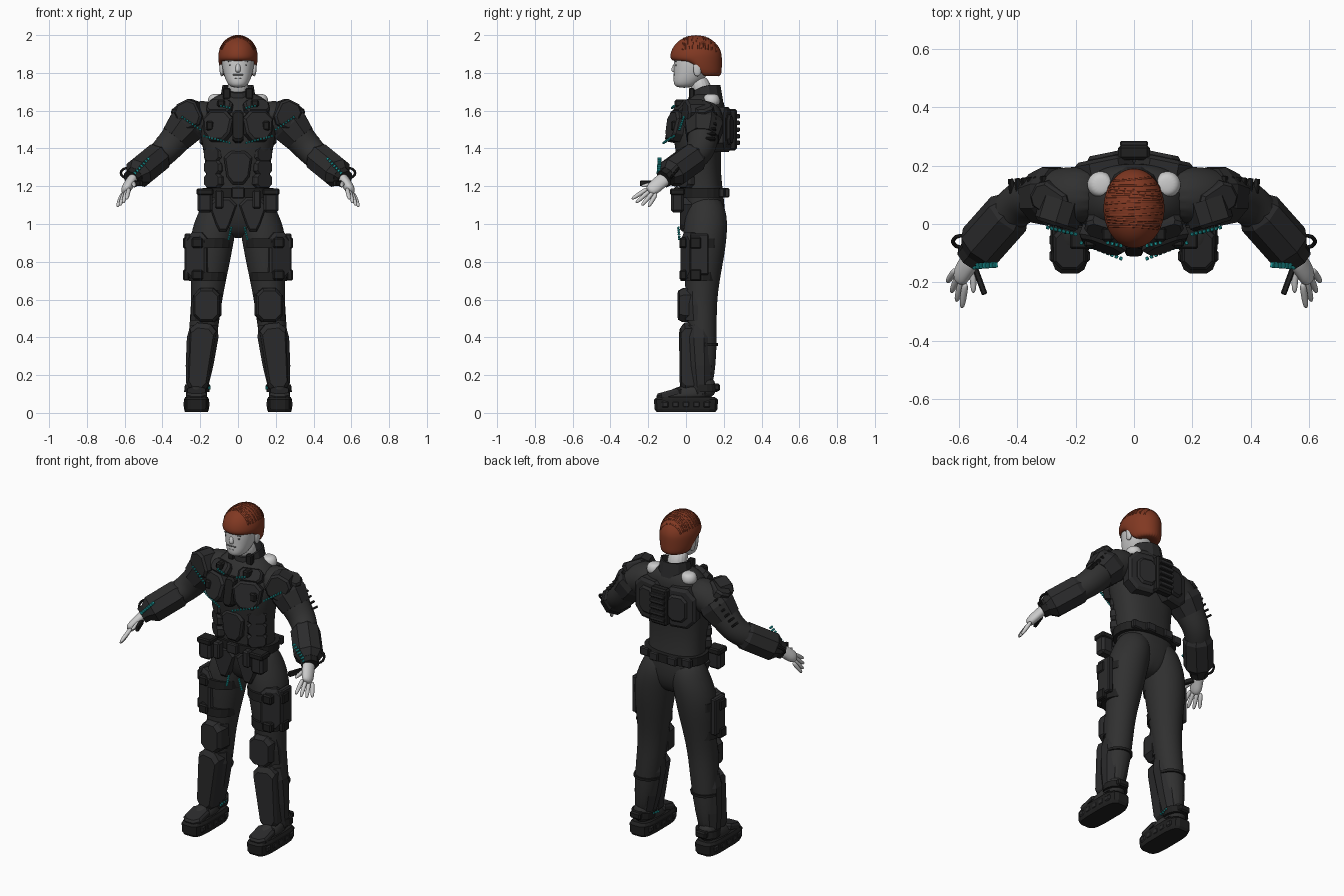
import bpy, bmesh, math
from mathutils import Vector, Euler

default = bpy.data.objects.get("Cube")
if default:
    bpy.data.objects.remove(default, do_unlink=True)


def material(name, red, green, blue):
    mat = bpy.data.materials.new(name)
    mat.use_nodes = True
    colour = (red, green, blue, 1)
    mat.diffuse_color = colour
    mat.node_tree.nodes["Principled BSDF"].inputs["Base Color"].default_value = colour
    return mat


SUIT = material("charcoal suit", .03, .03, .03)
ARMOUR = material("dark armour", .024, .024, .025)
BLACK = material("black strap", .014, .014, .014)
SKIN = material("pale grey skin", .6, .6, .6)
SHADE = material("grey facial detail", .2, .2, .2)
HAIR = material("auburn hair", .22, .04, .016)
TEAL = material("teal light", .015, .42, .42)


def finish(bm, name, mat, mirror, smooth=False):
    """Turn a bmesh in world space into a finished, optionally mirrored object."""
    bmesh.ops.recalc_face_normals(bm, faces=bm.faces[:])
    mesh = bpy.data.meshes.new(name)
    bm.to_mesh(mesh)
    bm.free()
    mesh.materials.append(mat)
    obj = bpy.data.objects.new(name, mesh)
    bpy.context.collection.objects.link(obj)
    if mirror:
        obj.modifiers.new("Mirror", 'MIRROR').use_mirror_merge = False
    if smooth:
        subdivision = obj.modifiers.new("Subdivision", 'SUBSURF')
        subdivision.levels = subdivision.render_levels = 2
        mesh.shade_smooth()
    return obj


def bridge(bm, layers):
    """Close a stack of equal point loops into a solid."""
    loops = [[bm.verts.new(point) for point in layer] for layer in layers]
    for low, high in zip(loops, loops[1:]):
        for k in range(len(low)):
            bm.faces.new((low[k - 1], low[k], high[k], high[k - 1]))
    bm.faces.new(loops[0])
    bm.faces.new(loops[-1])


def loft(name, rings, mat, sides=16, depth=1.0, power=2.0, along=False, mirror=True, smooth=True, warp=None):
    """Skin rings of (x, y, z, radius), level or square to the path."""
    bm = bmesh.new()
    centres = [Vector(ring[:3]) for ring in rings]
    layers = []
    for i, centre in enumerate(centres):
        u, v = Vector((1, 0, 0)), Vector((0, 1, 0))
        if along:
            tangent = (centres[min(i + 1, len(rings) - 1)] - centres[max(i - 1, 0)]).normalized()
            u = tangent.cross(v).normalized()
            v = u.cross(tangent)
        layer = []
        for k in range(sides):
            angle = math.tau * (k + .5) / sides
            c, s = (math.copysign(abs(w) ** (2 / power), w) for w in (math.cos(angle), math.sin(angle)))
            point = centre + (u * c + v * s * depth) * rings[i][3]
            layer.append(warp(point) if warp else point)
        layers.append(layer)
    bridge(bm, layers)
    return finish(bm, name, mat, mirror, smooth)


def shell(name, rings, mat=ARMOUR, sides=8, **options):
    """Hard, faceted sleeve."""
    return loft(name, rings, mat, sides, smooth=False, **options)


def stations(start, end, *pairs):
    """Rings along a limb, from pairs of (fraction of its length, radius)."""
    return [(*start.lerp(end, t), radius) for t, radius in pairs]


def panel(name, at, width, height, pitch=0, roll=0, yaw=0, taper=1, depth=.05, rise=.012, mat=ARMOUR, mirror=True):
    """Chamfered plate with cut corners, facing the front before it is turned."""
    bm = bmesh.new()
    turn = Euler((pitch, roll, yaw)).to_matrix()
    cut = min(width, height) / 4
    w, h = width / 2, height / 2
    corners = [(w, h - cut), (w - cut, h), (cut - w, h), (-w, h - cut),
               (-w, cut - h), (cut - w, -h), (w - cut, -h), (w, cut - h)]
    layers = [[Vector(at) + turn @ Vector((x * scale * (taper if z < 0 else 1), y, z * scale)) for x, z in corners]
              for y, scale in ((depth, 1), (0, 1), (-rise, .85))]
    bridge(bm, layers)
    return finish(bm, name, mat, mirror)


def boxes(name, places, size, mat=ARMOUR, turn=Euler((0, 0, 0)), mirror=True):
    """Equal bevelled boxes at several places, joined in one object."""
    bm = bmesh.new()
    for place in places:
        part = bmesh.new()
        bmesh.ops.create_cube(part, size=1)
        bmesh.ops.scale(part, vec=size, verts=part.verts[:])
        bmesh.ops.bevel(part, geom=part.edges[:], offset=min(size) / 5, segments=1, affect='EDGES')
        bmesh.ops.rotate(part, matrix=turn.to_matrix(), verts=part.verts[:])
        bmesh.ops.translate(part, vec=place, verts=part.verts[:])
        piece = bpy.data.meshes.new("piece")
        part.to_mesh(piece)
        part.free()
        bm.from_mesh(piece)
        bpy.data.meshes.remove(piece)
    return finish(bm, name, mat, mirror)


def row(name, start, end, count, size=(.01, .012, .011), mat=TEAL):
    """A row of small boxes lined up from start to end."""
    start, end = Vector(start), Vector(end)
    places = [start.lerp(end, k / (count - 1)) for k in range(count)]
    return boxes(name, places, size, mat, (end - start).to_track_quat('X', 'Z'))


# Joints that the limbs and their armour share
shoulder, elbow, wrist = Vector((.24, .1, 1.56)), Vector((.39, .08, 1.38)), Vector((.55, -.1, 1.25))
hip, knee, ankle = Vector((.135, .1, .95)), Vector((.165, .08, .6)), Vector((.22, .1, .1))

# Body suit
loft("torso", [(0, .1, .92, .1), (0, .1, 1.05, .185), (0, .075, 1.25, .16), (0, .06, 1.45, .2),
               (0, .07, 1.55, .21), (0, .1, 1.65, .17), (0, .1, 1.7, .08)],
     SUIT, depth=.66, power=2.4, mirror=False)
loft("leg", [(.09, .1, 1.16, .07), (.1, .11, 1.07, .11)] + stations(hip, knee, (0, .122), (.4, .11), (1, .08))
     + stations(knee, ankle, (.4, .08), (1, .05)), SUIT)
loft("arm", [(.1, .1, 1.57, .1)] + stations(shoulder, elbow, (0, .1), (.6, .085), (1, .075))
     + stations(elbow, wrist, (.4, .07), (1, .043)), SUIT, along=True)
loft("shoulder_skin", [(.115, .135, 1.62, .05), (.115, .135, 1.675, .046), (.11, .135, 1.69, .025)], SKIN)

# Head
loft("neck", [(0, .1, 1.64, .06), (0, .06, 1.8, .06)], SKIN, mirror=False)
loft("head", [(0, -.01, 1.72, .038), (0, .005, 1.75, .062), (0, .03, 1.8, .08), (0, .04, 1.86, .09),
              (0, .05, 1.92, .09), (0, .05, 1.97, .05)], SKIN, depth=1.2, power=2.2, mirror=False)
loft("nose", [(0, -.05, 1.86, .01), (0, -.07, 1.81, .016), (0, -.05, 1.8, .01)], SKIN, mirror=False)
loft("ear", [(.085, .06, 1.78, .008), (.088, .06, 1.82, .012), (.088, .06, 1.86, .01)], SKIN, depth=2)
boxes("eye", [(.034, -.052, 1.84)], (.026, .008, .008), SHADE)
boxes("eyebrow", [(.036, -.053, 1.86)], (.036, .008, .007), SHADE)
boxes("moustache", [(.013, -.062, 1.79)], (.03, .009, .007), SHADE)
boxes("mouth", [(0, -.062, 1.77)], (.035, .007, .004), SHADE, mirror=False)


# Hair: a domed cap cut high over the face and low at the nape
def hairline(point):
    back = min(max((point.y - .04) / .06, 0), 1)
    point.z = max(point.z, 1.86 - back / 10)
    return point


dome, dome_size = Vector((0, .053, 1.88)), Vector((.106, .138, .12))
angles = [math.pi / 2 * k / 8 for k in range(8)]
crown = [(0, dome.y, dome.z + dome_size.z * math.sin(a), dome_size.x * math.cos(a)) for a in angles]
loft("hair", [(0, .09, 1.76, .075), (0, .06, 1.82, .1)] + crown, HAIR, 32, dome_size.y / dome_size.x,
     mirror=False, warp=hairline)
locks = bpy.data.curves.new("hair_locks", 'CURVE')
locks.dimensions, locks.bevel_depth, locks.bevel_resolution = '3D', .005, 1
for k in range(-4, 7):
    spline = locks.splines.new('POLY')
    spline.points.add(14)
    for j, point in enumerate(spline.points):
        swing = (j - 7) / 6
        across = Vector((math.sin(swing), k / 8 + math.sin(swing + k) / 20, math.cos(swing)))
        across.xz = across.xz * math.sqrt(1 - across.y ** 2)
        point.co = (*(dome + across * dome_size * .97), 1)
locks.materials.append(HAIR)
bpy.context.collection.objects.link(bpy.data.objects.new("hair_locks", locks))


# Collar, dipping towards the throat, and chest armour
def dip(point):
    point.z -= max(.1 - point.y, 0) / 2
    return point


shell("collar", [(0, .1, 1.65, .1), (0, .1, 1.735, .085), (0, .1, 1.735, .075), (0, .1, 1.66, .075)],
      sides=12, mirror=False, warp=dip)
boxes("collar_tab", [(.06, .03, 1.69)], (.04, .03, .06), BLACK)
panel("pectoral_plate", (.11, -.07, 1.52), .17, .16, pitch=-.2, yaw=.35, taper=.85)
panel("upper_chest_plate", (.1, -.025, 1.625), .14, .08, pitch=-.7, yaw=.3)
panel("sternum_plate", (0, -.085, 1.52), .06, .17, pitch=-.2, mat=BLACK, mirror=False)
panel("abdomen_plate", (0, -.05, 1.3), .15, .18, taper=.8, mirror=False)
for level, height in (("upper", 1.37), ("middle", 1.3), ("lower", 1.23)):
    panel(level + "_rib_plate", (.135, -.01, height), .11, .08, yaw=.65)
boxes("chest_pouch", [(.15, -.055, 1.52)], (.04, .05, .05), BLACK)
boxes("shoulder_clip", [(.09, -.035, 1.64)], (.04, .05, .04), BLACK)
row("chest_lights", (.045, -.118, 1.43), (.18, -.065, 1.465), 10)
row("collar_lights", (.045, -.074, 1.615), (.09, -.064, 1.625), 4)

# Back unit
panel("back_plate", (.105, .215, 1.5), .2, .24, yaw=math.pi - .2, depth=.06)
panel("shoulder_blade_plate", (.1, .23, 1.5), .12, .16, yaw=math.pi - .2)
boxes("back_spine", [(0, .245, 1.5)], (.11, .05, .22), BLACK, mirror=False)
boxes("back_slats", [(0, .275, 1.5 + .035 * k) for k in range(-2, 3)], (.095, .02, .024), mirror=False)

# Arm armour
panel("shoulder_pad", (.265, .005, 1.58), .13, .15, roll=.45, yaw=.3, depth=.08)
panel("shoulder_cap", (.29, .08, 1.62), .14, .1, pitch=-1.2, roll=.3, yaw=.6, depth=.06)
shell("upper_arm_shell", stations(shoulder, elbow, (.1, .1), (.25, .108), (.6, .09)), along=True)
row("arm_fins", (.31, .14, 1.58), (.42, .13, 1.45), 6, (.012, .05, .02), BLACK)
shell("forearm_shell", stations(elbow, wrist, (.1, .06), (.25, .084), (.85, .084), (.98, .055)), along=True)
shell("wrist_cuff", stations(elbow, wrist, (.96, .054), (1.1, .05)), BLACK, along=True)
row("shoulder_lights", (.2, -.035, 1.5), (.295, -.012, 1.565), 8)
row("forearm_lights", (.475, -.14, 1.345), (.545, -.145, 1.27), 7, (.012, .02, .016))
boxes("wrist_fin", [(.53, -.19, 1.215)], (.02, .11, .03), BLACK, Euler((0, 0, -.35)))
loop = [math.tau * k / 14 for k in range(15)]
shell("wrist_ring", [(.59 + .03 * math.cos(a), -.06 + .02 * math.sin(a), 1.27 + .025 * math.sin(a), .007)
                     for a in loop], BLACK, along=True)

# Hands
loft("palm", [(*wrist, .03), (.57, -.14, 1.22, .028), (.59, -.17, 1.19, .028), (.6, -.2, 1.17, .02)],
     SKIN, depth=1.4, along=True)
for i, finger in enumerate(("index", "middle", "ring", "little")):
    root = Vector((.577, -.2, 1.19)).lerp(Vector((.61, -.155, 1.165)), i / 3)
    tip = Vector((.59, -.29, 1.13)).lerp(Vector((.64, -.2, 1.09)), i / 3)
    tip = root.lerp(tip, 1 + math.sin(i) / 8)
    loft(finger + "_finger", stations(root, tip, (0, .013), (.5, .013), (1, .01)), SKIN, 8, along=True)
loft("thumb", [(.56, -.13, 1.22, .016), (.55, -.18, 1.21, .014), (.55, -.24, 1.2, .01)], SKIN, 8, along=True)

# Belt and hips
shell("belt", [(0, .09, 1.14, .19), (0, .09, 1.19, .19)], BLACK, 24, depth=.69, power=2.3, mirror=False)
boxes("buckle", [(0, -.05, 1.165)], (.07, .03, .06), mirror=False)
boxes("belt_back_pouch", [(.06, .215, 1.165), (.14, .19, 1.165)], (.06, .03, .05))
boxes("belt_pouch", [(.175, -.045, 1.12)], (.08, .07, .12))
boxes("pouch_flap", [(.175, -.045, 1.17)], (.09, .08, .035), BLACK)
boxes("small_belt_pouch", [(.1, -.05, 1.13)], (.045, .05, .1))
panel("hip_plate", (.08, -.02, 1.05), .15, .18, taper=.5)
row("hip_lights", (.035, -.04, .98), (.05, -.035, .92), 6)

# Thigh armour, with straps that sink into the back of the leg
strap_shift = Vector((.008, -.016, 0))
panel("thigh_plate", (.22, .005, .83), .12, .25, yaw=.5)
boxes("thigh_box", [(.265, .07, .84)], (.035, .1, .22))
for level, fraction, radius in (("upper", .08, .116), ("lower", .58, .1)):
    shell(level + "_thigh_strap", stations(hip + strap_shift, knee + strap_shift,
                                           (fraction, radius), (fraction + .14, radius)), BLACK, 16)
boxes("strap_buckle", [(.215, -.015, .9), (.215, -.015, .73)], (.06, .04, .055), BLACK)
boxes("strap_side_block", [(.275, .05, .9), (.275, .05, .73)], (.03, .06, .06), BLACK)

# Knee and shin armour, set a little forward of the leg
forward = Vector((0, -.02, 0))
panel("knee_plate", (.165, -.015, .57), .14, .18, yaw=.1, depth=.07, rise=.025)
shell("knee_shell", stations(knee + forward, ankle + forward, (-.1, .076), (.05, .083), (.22, .078)), sides=10)
shell("shin_shell", stations(knee + forward, ankle + forward, (.27, .075), (.4, .088), (.7, .077), (1, .055)),
      sides=10)
panel("shin_plate", (.2, -.01, .29), .14, .37, roll=-.1, yaw=.1, taper=.75, depth=.06, rise=.02)
shell("calf_strap", stations(knee, ankle, (.46, .082), (.49, .081)), BLACK, 16)
shell("ankle_strap", stations(knee, ankle, (.9, .068), (.98, .068)), BLACK, 16)

# Boots
shell("boot_sole", [(.22, 0, .005, .062), (.22, 0, .02, .066), (.22, 0, .07, .067), (.22, 0, .085, .06)],
      BLACK, 16, depth=2.55, power=4)
boxes("sole_treads", [(.22, .055 * k, .045) for k in range(-2, 3)], (.138, .04, .035))
loft("boot_instep", [(.22, 0, .07, .06), (.22, .02, .11, .054), (.22, .06, .15, .04)], SUIT, depth=2.3)
loft("boot_shaft", [(.22, .1, .07, .06), (.22, .1, .2, .056)], SUIT, depth=1.1)
panel("toe_plate", (.22, -.085, .108), .11, .15, pitch=-1.3, depth=.02)
boxes("heel_block", [(.22, .16, .135)], (.07, .04, .04), BLACK)
row("boot_lights", (.152, .05, .13), (.152, .1, .14), 4)
